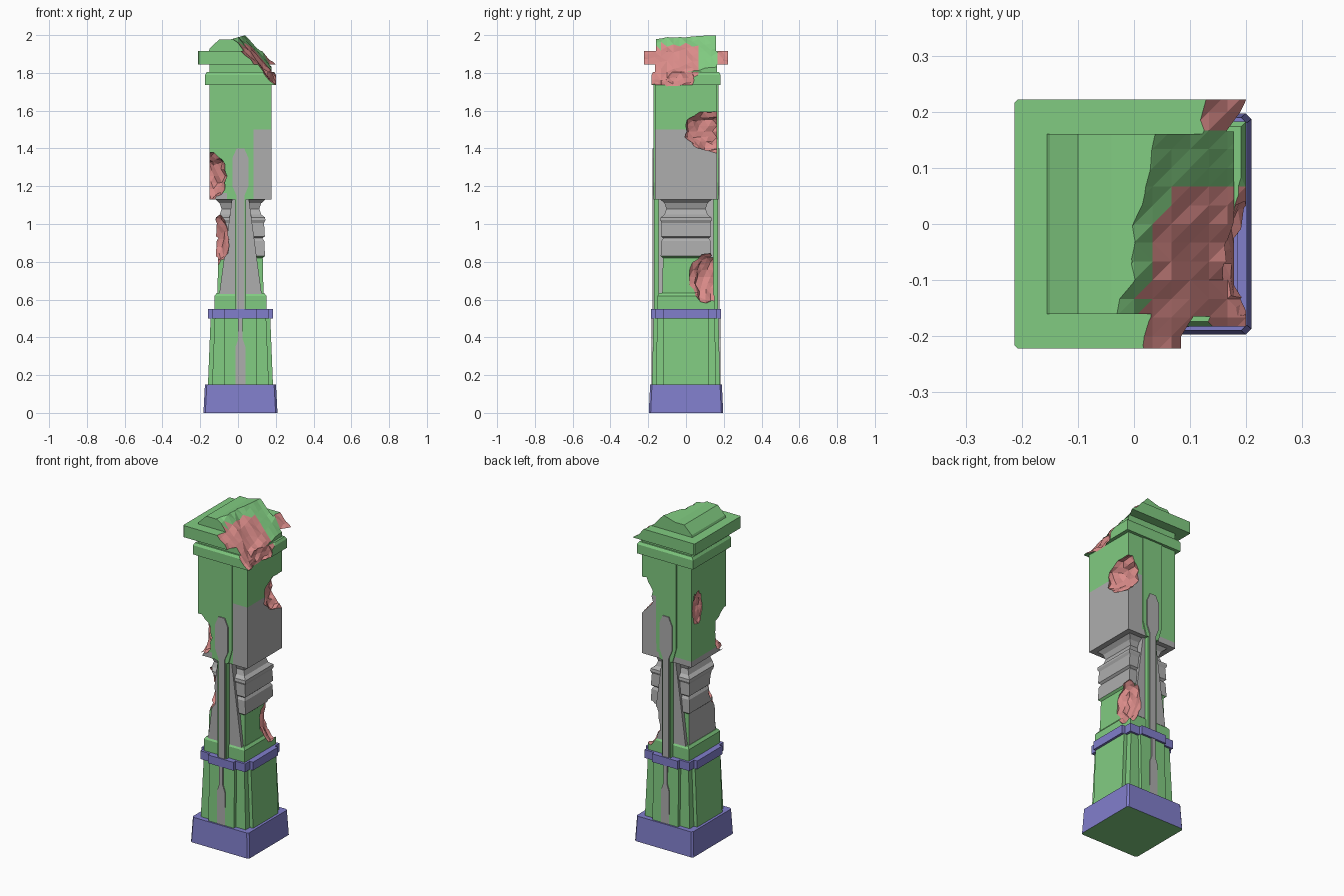
import bpy, bmesh, random
from mathutils import Vector

random.seed(4)
CX = 0.013  # shaft axis, slightly off centre

cube = bpy.data.objects.get("Cube")
if cube:
    bpy.data.objects.remove(cube, do_unlink=True)

# Shared palette
GREEN, GREY, BLUE, PINK = range(4)
palette = []
for name, rgb in (("green_stone", (0.22, 0.6, 0.22)), ("grey_stone", (0.42, 0.42, 0.42)),
                  ("blue_trim", (0.22, 0.21, 0.6)), ("pink_fracture", (0.7, 0.26, 0.25))):
    m = bpy.data.materials.new(name)
    m.use_nodes = True
    m.diffuse_color = (*rgb, 1)
    m.node_tree.nodes["Principled BSDF"].inputs["Base Color"].default_value = (*rgb, 1)
    palette.append(m)


def finish(name, bm, rule):
    """Store a bmesh as an object; rule is a colour or a function of the face."""
    bmesh.ops.recalc_face_normals(bm, faces=bm.faces)
    for f in bm.faces:
        f.material_index = rule(f) if callable(rule) else rule
    mesh = bpy.data.meshes.new(name)
    bm.to_mesh(mesh)
    bm.free()
    for m in palette:
        mesh.materials.append(m)
    ob = bpy.data.objects.new(name, mesh)
    bpy.context.collection.objects.link(ob)
    return ob


def mirrored(quarter):
    """Turn one quadrant of a plan into the full outline."""
    half = quarter + [(-x, y) for x, y in reversed(quarter)]
    return half + [(-x, -y) for x, y in half]


def box_plan(hx, hy, chamfer=0.0, split=0.0):
    if chamfer:
        return mirrored([(hx, hy - chamfer), (hx - chamfer, hy)])
    return mirrored([(hx, hy)] + ([(split, hy)] if split else []))


def cross_plan(hx, hy):
    return mirrored([(hx, 0.12), (hx - 0.022, 0.12), (hx - 0.022, hy - 0.02),
                     (0.085, hy - 0.02), (0.085, hy)])


def loft(name, sections, rule, cx=CX):
    """Skin a stack of (height, plan) sections."""
    bm = bmesh.new()
    rings = [[bm.verts.new((cx + x, y, z)) for x, y in plan] for z, plan in sections]
    bm.faces.new(rings[0])
    bm.faces.new(rings[-1])
    for a, b in zip(rings, rings[1:]):
        for i in range(len(a)):
            j = (i + 1) % len(a)
            bm.faces.new((a[i], a[j], b[j], b[i]))
    return finish(name, bm, rule)


def plate(name, outline, inner, outer, rule):
    """Symmetric (height, half width) shape, on both front and back."""
    made = []
    for side, tag in ((-1, "front_"), (1, "back_")):
        bm = bmesh.new()
        pts = [(h, z) for z, h in outline] + [(-h, z) for z, h in reversed(outline)]
        rings = [[bm.verts.new((CX + x, side * y, z)) for x, z in pts] for y in (inner, outer)]
        for r in rings:
            bm.faces.new(r)
        for i in range(len(pts)):
            j = (i + 1) % len(pts)
            bm.faces.new((rings[0][i], rings[0][j], rings[1][j], rings[1][i]))
        made.append(finish(tag + name, bm, rule))
    return made


# Base and lower shaft
loft("base", [(0, box_plan(0.196, 0.197, 0.01)), (0.15, box_plan(0.188, 0.19, 0.01))],
     lambda f: GREEN if f.normal.z < -0.5 else BLUE)
loft("lower_shaft", [(0.15, cross_plan(0.172, 0.18)), (0.5, cross_plan(0.158, 0.172))], GREEN)
loft("band", [(0.5, cross_plan(0.172, 0.184)), (0.55, cross_plan(0.172, 0.184))], BLUE)
plate("lower_strip", [(0.15, 0.026), (0.35, 0.026), (0.39, 0.012), (0.5, 0.012)], 0.15, 0.1815, GREY)
collar = loft("collar", [(0.55, box_plan(0.137, 0.15)), (0.62, box_plan(0.137, 0.15)),
                         (0.635, box_plan(0.125, 0.14))], GREEN)


# Ringed middle shaft
def shaft_colour(f):
    return GREY if f.calc_center_median().z > 0.825 or f.normal.x < -0.5 else GREEN


profile = [(0.63, 0.122), (0.82, 0.118), (0.83, 0.13), (0.91, 0.126), (0.925, 0.117), (0.935, 0.129),
           (1.005, 0.125), (1.02, 0.132), (1.035, 0.13), (1.05, 0.11), (1.08, 0.1), (1.11, 0.11),
           (1.13, 0.132)]
middle = loft("middle_shaft", [(z, box_plan(w, w + 0.004)) for z, w in profile], shaft_colour)
wings = plate("wing_panel", [(0.63, 0.112), (1.13, 0.045)], 0.1, 0.145, GREY)
plate("pilaster", [(0.55, 0.03), (1.15, 0.03)], 0.1, 0.17, GREEN)


# Upper block
def block_colour(f):
    c = f.calc_center_median()
    grey = c.z < 1.14 or (c.z < 1.5 and c.x > 0.09) or (c.z < 1.16 and (c.y > 0.1 or c.x < -0.1))
    return GREY if grey else GREEN


block = loft("upper_block", [(z, box_plan(0.165, 0.165, split=0.07))
                             for z in (1.13, 1.165, 1.5, 1.735)], block_colour)
panels = plate("block_panel", [(1.13, 0.042), (1.22, 0.067), (1.735, 0.067)], 0.15, 0.171, GREEN)
plate("long_rib", [(0.55, 0.021), (1.15, 0.021), (1.2, 0.042), (1.35, 0.042), (1.4, 0.02)],
      0.16, 0.177, GREY)

# Cornice, cap and crest
cornice = loft("cornice", [(1.735, box_plan(0.187, 0.183)), (1.79, box_plan(0.187, 0.183)),
                           (1.805, box_plan(0.178, 0.174))], GREEN)
neck = loft("cap_neck", [(1.805, box_plan(0.165, 0.165)), (1.845, box_plan(0.165, 0.165))], GREEN)
cap = loft("cap", [(1.845, box_plan(0.213, 0.222, 0.006)), (1.915, box_plan(0.213, 0.222, 0.006))],
           GREEN, 0)
bm = bmesh.new()
edge = [bm.verts.new((x, -0.16, z)) for x, z in
        ((-0.155, 1.915), (-0.15, 1.928), (-0.1, 1.977), (-0.04, 1.977), (0.04, 2), (0.17, 2), (0.17, 1.915))]
grown = bmesh.ops.extrude_face_region(bm, geom=[bm.faces.new(edge)])
bmesh.ops.translate(bm, vec=(0, 0.32, 0), verts=[v for v in grown["geom"] if isinstance(v, bmesh.types.BMVert)])
crest = finish("crest", bm, GREEN)


# Break the stone with jagged cutters
def carve(cutter, parts):
    cutter.hide_render = True
    for ob in parts:
        mod = ob.modifiers.new("break", "BOOLEAN")
        mod.operation = "DIFFERENCE"
        mod.solver = "EXACT"
        mod.material_mode = "INDEX"
        mod.object = cutter
        bpy.context.view_layer.objects.active = ob
        bpy.ops.object.modifier_apply(modifier=mod.name)
    bpy.data.objects.remove(cutter, do_unlink=True)


def chip(centre, radii, parts):
    bm = bmesh.new()
    bmesh.ops.create_icosphere(bm, subdivisions=3, radius=1)
    for v in bm.verts:
        p = v.co * random.uniform(0.85, 1.08)
        v.co = Vector(centre) + Vector(a * b for a, b in zip(p, radii))
    carve(finish("chip_cutter", bm, PINK), parts)


chip((-0.155, -0.17, 1.255), (0.1, 0.12, 0.135), [block] + panels)
chip((-0.12, -0.14, 0.92), (0.075, 0.09, 0.14), [middle] + wings)
chip((0.185, 0.14, 1.49), (0.08, 0.15, 0.115), [block] + panels)
chip((0.145, 0.13, 0.72), (0.075, 0.11, 0.14), [middle, collar] + wings)
chip((-0.16, 0.11, 1.47), (0.03, 0.05, 0.11), [block])
chip((0.215, -0.07, 1.8), (0.06, 0.13, 0.1), [cornice, block])


# Sheared-off top corner
def top_colour(f):
    c = f.calc_center_median()
    return GREEN if 0.06 < c.y < 0.16 or c.z > 1.945 else PINK


bm = bmesh.new()
bmesh.ops.create_grid(bm, x_segments=24, y_segments=24, size=0.4)
for v in bm.verts:
    rough = 0.018 if v.co.y < 0.06 or v.co.y > 0.16 else 0.004
    v.co.z = 1.92 - 1.15 * (v.co.x - 0.07) + 0.27 * v.co.y + random.uniform(-rough, rough)
bmesh.ops.triangulate(bm, faces=bm.faces)
grown = bmesh.ops.extrude_face_region(bm, geom=bm.faces[:])
for v in grown["geom"]:
    if isinstance(v, bmesh.types.BMVert):
        v.co.z += 0.8
carve(finish("corner_cutter", bm, top_colour), [cornice, neck, cap, crest, block])
